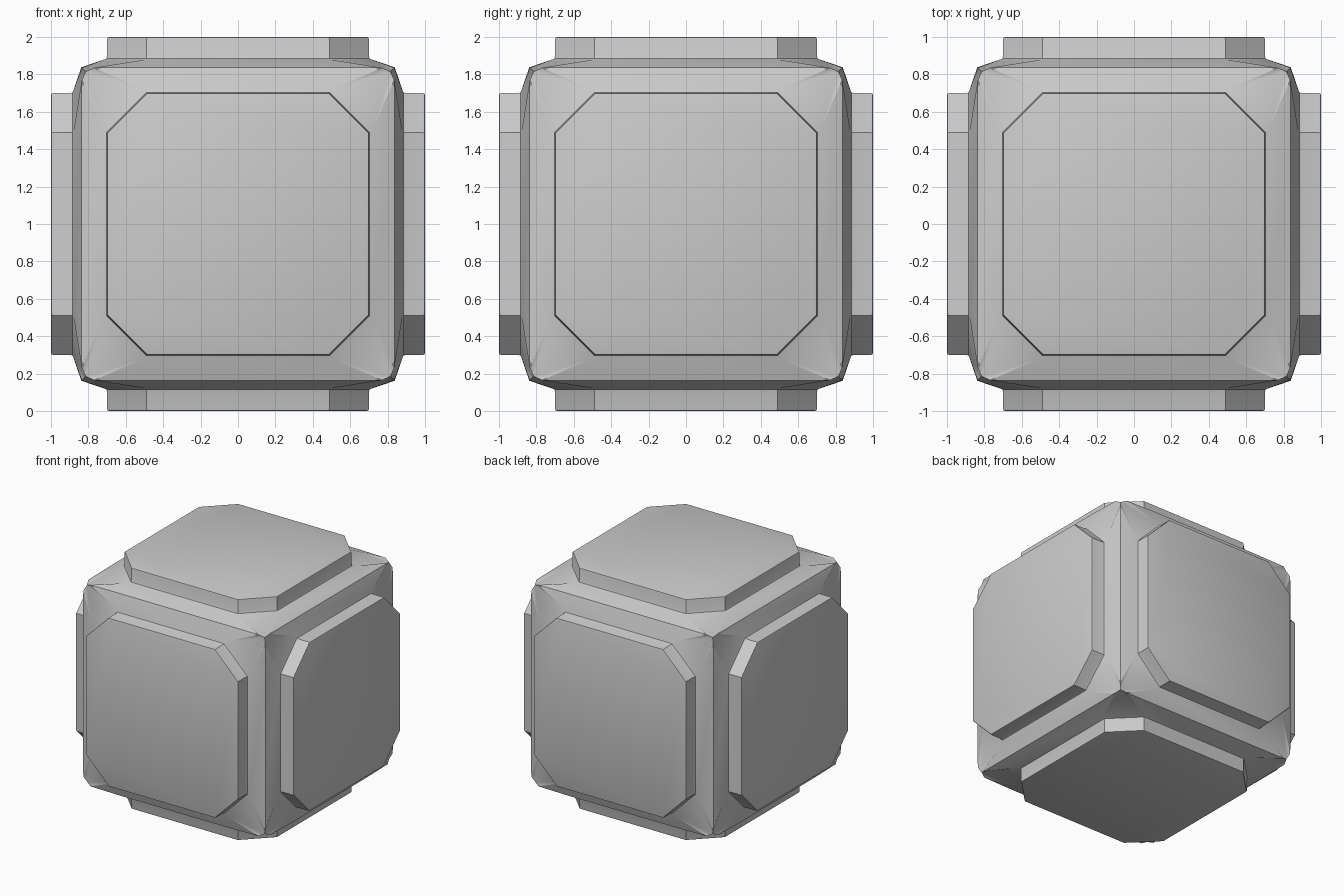
import bpy, bmesh
from math import pi
from mathutils import Matrix, Vector

if "Cube" in bpy.data.objects:
    bpy.data.objects.remove(bpy.data.objects["Cube"])

bm = bmesh.new()


def octagon(d, z):
    # chamfered square ring grown outward by d at height z
    a, b = 0.488 + 0.414 * d, 0.70 + d
    pts = []
    for q in range(4):
        r = Matrix.Rotation(q * pi / 2, 3, 'Z')
        pts += [r @ Vector((b, -a, z)), r @ Vector((b, a, z))]
    return pts


def add_side(rot):
    # raised plate: top, rounded rim, wall, fillet at the base
    profile = [(-0.012, 1.0), (-0.003, 0.997), (0, 0.988),
               (0, 0.893), (0.004, 0.884), (0.016, 0.879)]
    rings = [[bm.verts.new(rot @ p) for p in octagon(d, z)] for d, z in profile]
    bm.faces.new(rings[0])
    for lo, hi in zip(rings[1:], rings):
        for i in range(8):
            j = (i + 1) % 8
            bm.faces.new((lo[i], lo[j], hi[j], hi[i]))
    # sloping border out to the cube edges
    base = rings[-1]
    e, f, c = 0.838, 0.835, 0.815
    for q in range(4):
        r = rot @ Matrix.Rotation(q * pi / 2, 3, 'Z')
        p = [bm.verts.new(r @ Vector(v)) for v in (
            (e, -0.5, e), (e, 0.5, e), (f, 0.77, f),
            (c, c, c), (0.77, f, f), (0.5, e, e))]
        a0, a, b = base[2 * q], base[2 * q + 1], base[(2 * q + 2) % 8]
        bm.faces.new((a0, p[0], p[1], a))
        bm.faces.new((a, p[1], p[2]))
        bm.faces.new((a, p[2], p[3]))
        bm.faces.new((a, p[3], b))
        bm.faces.new((b, p[3], p[4]))
        bm.faces.new((b, p[4], p[5]))


# six identical sides
for k in range(4):
    add_side(Matrix.Rotation(k * pi / 2, 3, 'X'))
for s in (-1, 1):
    add_side(Matrix.Rotation(s * pi / 2, 3, 'Y'))

bmesh.ops.remove_doubles(bm, verts=bm.verts, dist=0.001)
bmesh.ops.recalc_face_normals(bm, faces=bm.faces)
bmesh.ops.translate(bm, verts=bm.verts, vec=(0, 0, 1))

mesh = bpy.data.meshes.new("plated_cube")
bm.to_mesh(mesh)
bm.free()
cube = bpy.data.objects.new("plated_cube", mesh)
bpy.context.collection.objects.link(cube)
bpy.context.view_layer.objects.active = cube
cube.select_set(True)
bpy.ops.object.shade_smooth_by_angle(angle=pi / 5)
